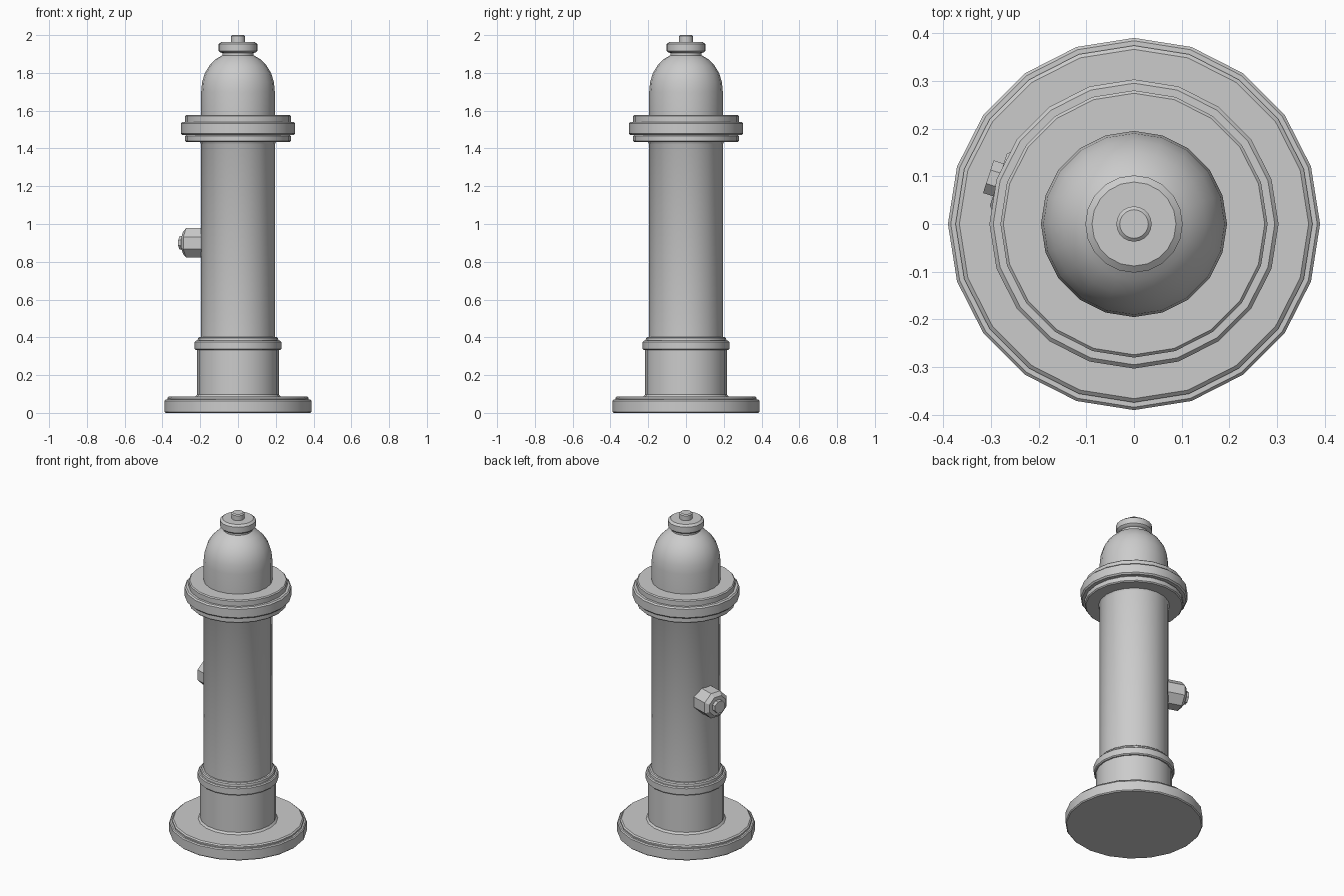
import bpy, bmesh
from math import sin, cos, pi, radians
from mathutils import Matrix

if "Cube" in bpy.data.objects:
    bpy.data.objects.remove(bpy.data.objects["Cube"])


def lathe(name, profile, sides=20, phase=0.0, cap_start=False, cap_end=False, matrix=None):
    """Spin a list of (radius, height) points, listed bottom to top, about z."""
    bm = bmesh.new()
    rings = []
    for r, z in profile:
        rings.append([bm.verts.new((r * cos(phase + 2 * pi * i / sides),
                                    r * sin(phase + 2 * pi * i / sides), z))
                      for i in range(sides)])
    for a, b in zip(rings, rings[1:]):
        for i in range(sides):
            j = (i + 1) % sides
            bm.faces.new((a[i], a[j], b[j], b[i]))
    if cap_start:
        bm.faces.new(rings[0][::-1])
    if cap_end:
        bm.faces.new(rings[-1])
    if matrix:
        bm.transform(matrix)
    mesh = bpy.data.meshes.new(name)
    bm.to_mesh(mesh)
    bm.free()
    ob = bpy.data.objects.new(name, mesh)
    bpy.context.collection.objects.link(ob)
    bpy.ops.object.select_all(action='DESELECT')
    ob.select_set(True)
    bpy.context.view_layer.objects.active = ob
    bpy.ops.object.shade_smooth_by_angle(angle=radians(30))
    return ob


def step(r, z0, z1, c=0.006):
    """Cylindrical band with chamfered rims."""
    return [(r - c, z0), (r, z0 + c), (r, z1 - c), (r - c, z1)]


# Stepped ground plate
lathe("base_plate", step(0.39, 0, 0.07) + [(0.374, 0.07), (0.374, 0.079), (0.366, 0.086), (0.226, 0.086)],
      cap_start=True)

# Lower collar with raised ring
lathe("lower_collar", [(0.226, 0.086), (0.216, 0.097), (0.216, 0.332)]
      + step(0.229, 0.332, 0.382) + [(0.214, 0.382), (0.212, 0.396), (0.206, 0.402), (0.195, 0.402)])

# Main barrel with a small fillet under the flange
lathe("barrel", [(0.195, 0.402), (0.195, 1.422), (0.202, 1.434)])

# Three-layer flange
lathe("flange", [(0.202, 1.434)] + step(0.28, 1.434, 1.472)
      + step(0.303, 1.472, 1.541, 0.008) + [(0.28, 1.541), (0.28, 1.572), (0.274, 1.578), (0.195, 1.578)])

# Domed bonnet
lathe("bonnet", [(0.195, 1.578), (0.195, 1.70), (0.19, 1.752), (0.175, 1.80), (0.15, 1.84),
                 (0.117, 1.873), (0.083, 1.893)])

# Cap and operating nut
lathe("cap", [(0.083, 1.893), (0.083, 1.905), (0.094, 1.909), (0.102, 1.917), (0.102, 1.953),
              (0.088, 1.964), (0.037, 1.964), (0.037, 1.994), (0.03, 2.0)], cap_end=True)

# Octagonal side outlet
aim = Matrix.Translation((0, 0, 0.9)) @ Matrix.Rotation(radians(162), 4, 'Z') @ Matrix.Rotation(pi / 2, 4, 'Y')
lathe("side_outlet", [(0.084, 0.17), (0.084, 0.279), (0.062, 0.299), (0.039, 0.299), (0.039, 0.321)],
      sides=8, phase=pi / 8, cap_start=True, cap_end=True, matrix=aim)
